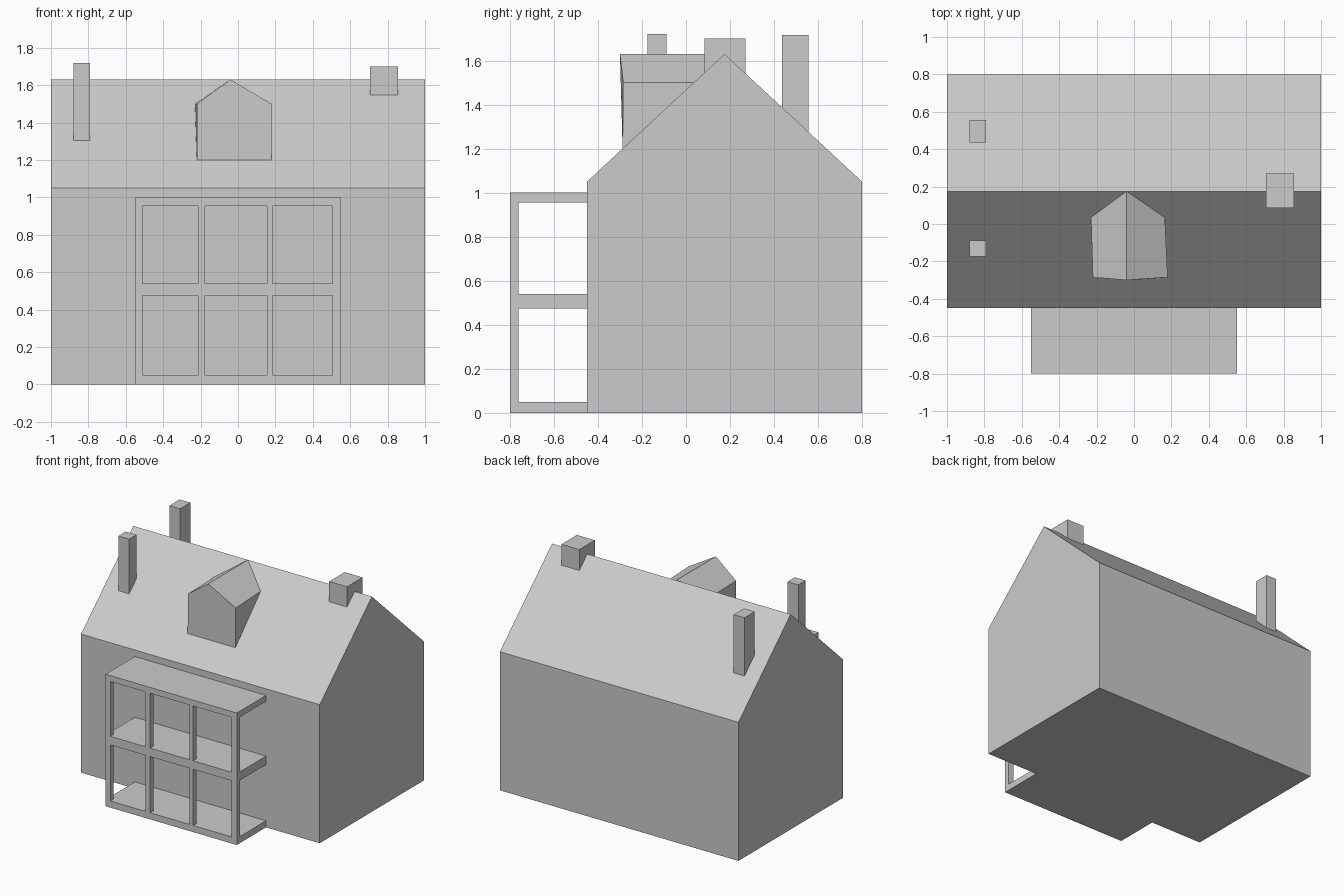
import bpy

if "Cube" in bpy.data.objects:
    bpy.data.objects.remove(bpy.data.objects["Cube"])

WALL_Z, RIDGE_Z = 1.05, 1.63
FRONT_Y, BACK_Y, RIDGE_Y = -0.45, 0.80, 0.175


def make_object(name, verts, faces):
    mesh = bpy.data.meshes.new(name)
    mesh.from_pydata(verts, [], faces)
    mesh.update()
    obj = bpy.data.objects.new(name, mesh)
    bpy.context.collection.objects.link(obj)
    return obj


def prism(name, x0, x1, profile):
    """Extrude a (y, z) profile, counter-clockwise seen from +x, along x."""
    n = len(profile)
    verts = [(x, y, z) for x in (x0, x1) for y, z in profile]
    faces = [list(range(n))[::-1], list(range(n, 2 * n))]
    faces += [(i, (i + 1) % n, n + (i + 1) % n, n + i) for i in range(n)]
    return make_object(name, verts, faces)


def box(name, x0, x1, y0, y1, z0, z1):
    return prism(name, x0, x1, [(y0, z0), (y1, z0), (y1, z1), (y0, z1)])


def roof_z(y):
    slope = (RIDGE_Z - WALL_Z) / (RIDGE_Y - FRONT_Y)
    return RIDGE_Z - abs(y - RIDGE_Y) * slope


def chimney(name, x0, x1, y0, y1, top):
    # the foot follows the roof slope, sunk slightly into it
    foot = [y0] + ([RIDGE_Y] if y0 < RIDGE_Y < y1 else []) + [y1]
    profile = [(y, roof_z(y) - 0.01) for y in foot] + [(y1, top), (y0, top)]
    prism(name, x0, x1, profile)


# house body with gabled roof
prism("house_body", -1, 1, [(FRONT_Y, 0), (BACK_Y, 0), (BACK_Y, WALL_Z),
                            (RIDGE_Y, RIDGE_Z), (FRONT_Y, WALL_Z)])

# chimneys
chimney("chimney_back", -0.88, -0.79, 0.435, 0.557, 1.717)
chimney("chimney_front", -0.88, -0.79, -0.175, -0.088, 1.72)
chimney("chimney_ridge", 0.705, 0.855, 0.085, 0.27, 1.70)

# porch: floor, middle and roof slabs
slabs = [(0, 0.05), (0.475, 0.54), (0.955, 1.0)]
for i, (z0, z1) in enumerate(slabs):
    box(f"porch_slab_{i + 1}", -0.55, 0.55, -0.80, FRONT_Y, z0, z1)

# porch: front posts between the slabs
posts = [(-0.55, -0.51), (-0.215, -0.177), (0.155, 0.185), (0.505, 0.55)]
for level in range(2):
    for i, (x0, x1) in enumerate(posts):
        box(f"porch_post_{level + 1}_{i + 1}", x0, x1, -0.80, -0.76,
            slabs[level][1], slabs[level + 1][0])

# dormer, open where it meets the roof
make_object("dormer", [
    (-0.22, -0.288, 1.20), (0.18, -0.288, 1.20), (0.18, -0.285, 1.50),
    (-0.04, -0.30, 1.63), (-0.22, -0.285, 1.50),
    (-0.23, 0.035, 1.50), (-0.04, RIDGE_Y, 1.63), (0.165, 0.035, 1.50)],
    [(0, 1, 2, 3, 4), (0, 4, 5), (1, 7, 2), (4, 3, 6, 5), (3, 2, 7, 6)])
